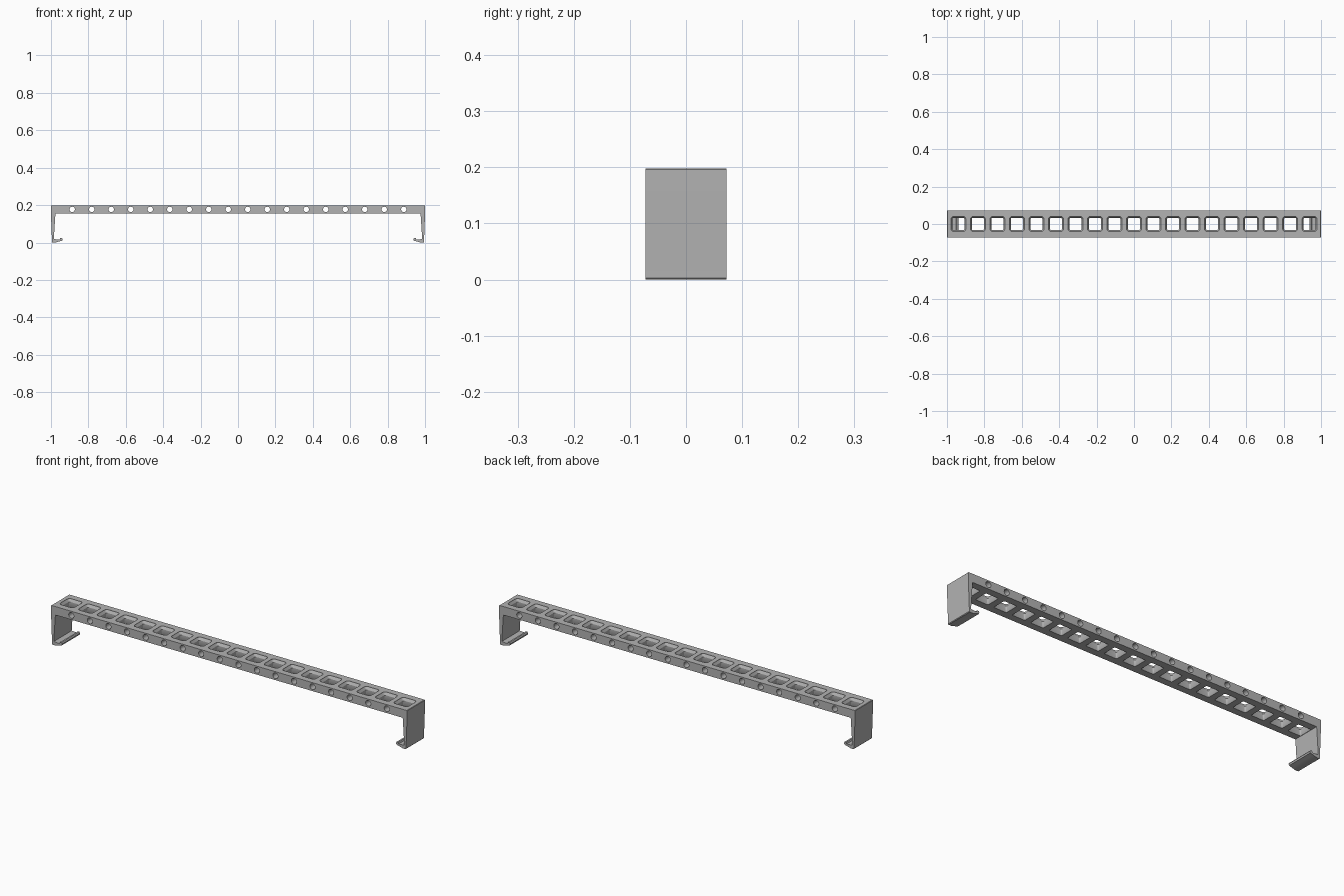
import bpy, bmesh, math

if "Cube" in bpy.data.objects:
    bpy.data.objects.remove(bpy.data.objects["Cube"])

TOP, BOTTOM, HALF_DEPTH = 0.198, 0.155, 0.072
PITCH, COUNT = 0.1043, 19

grey = bpy.data.materials.new("plain grey")
grey.diffuse_color = (0.45, 0.45, 0.45, 1)
grey.use_nodes = True
grey.node_tree.nodes["Principled BSDF"].inputs["Base Color"].default_value = grey.diffuse_color


def finish(bm, name):
    bmesh.ops.recalc_face_normals(bm, faces=bm.faces)
    mesh = bpy.data.meshes.new(name)
    bm.to_mesh(mesh)
    bm.free()
    mesh.materials.append(grey)
    obj = bpy.data.objects.new(name, mesh)
    bpy.context.collection.objects.link(obj)
    return obj


def loft(bm, rings):
    """Closed solid through a stack of matching point rings."""
    loops = [[bm.verts.new(p) for p in ring] for ring in rings]
    n = len(loops[0])
    for a, b in zip(loops, loops[1:]):
        for i in range(n):
            bm.faces.new((a[i], a[(i + 1) % n], b[(i + 1) % n], b[i]))
    bm.faces.new(loops[0][::-1])
    bm.faces.new(loops[-1])


def rounded_square(cx, z, width, radius, steps=4):
    pts = []
    c = width / 2 - radius
    for q in range(4):
        mid = math.pi / 4 + q * math.pi / 2
        sx, sy = math.copysign(c, math.cos(mid)), math.copysign(c, math.sin(mid))
        for k in range(steps + 1):
            a = (q + k / steps) * math.pi / 2
            pts.append((cx + sx + radius * math.cos(a), sy + radius * math.sin(a), z))
    return pts


# Bracket: beam, tapered end legs and hooked clip feet in one outline
half = [(0.976, BOTTOM), (0.985, 0.018), (0.953, 0.016), (0.950, 0.024),
        (0.942, 0.024), (0.938, 0.018), (0.940, 0.010), (0.955, 0.006),
        (0.976, 0.0), (0.992, 0.0), (0.995, 0.003), (0.995, 0.018),
        (1.0, 0.150), (1.0, TOP - 0.002), (0.998, TOP)]
outline = half + [(-x, z) for x, z in reversed(half)]
bm = bmesh.new()
loft(bm, [[(x, y, z) for x, z in outline] for y in (-HALF_DEPTH, HALF_DEPTH)])
bracket = finish(bm, "bracket")

# Cutters: row of funnel-edged square openings and round cross holes between
bm = bmesh.new()
for i in range(COUNT):
    cx = (i - (COUNT - 1) / 2) * PITCH
    levels = [(BOTTOM - 0.01, 0.072, 0.006), (BOTTOM, 0.072, 0.006),
              (BOTTOM + 0.006, 0.066, 0.006), (TOP - 0.014, 0.066, 0.008),
              (TOP - 0.003, 0.080, 0.014), (TOP + 0.01, 0.080, 0.014)]
    loft(bm, [rounded_square(cx, z, w, r) for z, w, r in levels])
for i in range(COUNT - 1):
    cx = (i - (COUNT - 2) / 2) * PITCH
    loft(bm, [[(cx + 0.0145 * math.cos(a), y, 0.177 + 0.0145 * math.sin(a))
               for a in (k * math.tau / 24 for k in range(24))]
              for y in (-0.1, 0.1)])
cutter = finish(bm, "hole_cutter")
cutter.hide_render = True
cutter.hide_set(True)

cut = bracket.modifiers.new("holes", "BOOLEAN")
cut.operation = "DIFFERENCE"
cut.solver = "EXACT"
cut.object = cutter

# Smooth rounded corners, keep crisp edges
bpy.context.view_layer.objects.active = bracket
bracket.select_set(True)
bpy.ops.object.modifier_apply(modifier=cut.name)
bpy.ops.object.shade_smooth_by_angle(angle=math.radians(30))
bpy.data.objects.remove(cutter)
